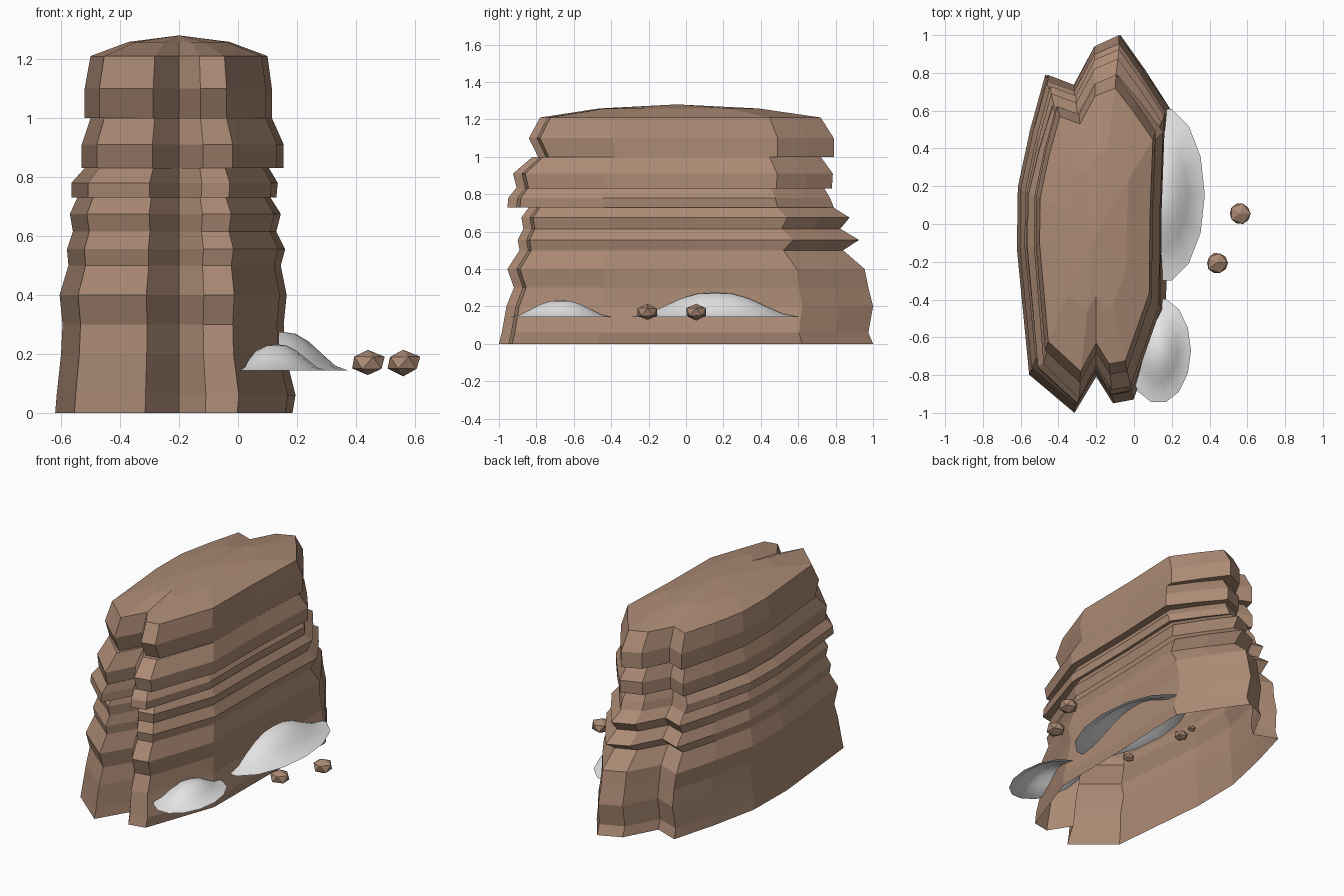
import bpy, bmesh, math, random
from mathutils import Vector

cube = bpy.data.objects.get("Cube")
if cube:
    bpy.data.objects.remove(cube, do_unlink=True)


def make_material(name, color):
    mat = bpy.data.materials.new(name)
    mat.use_nodes = True
    mat.diffuse_color = color
    mat.node_tree.nodes["Principled BSDF"].inputs["Base Color"].default_value = color
    return mat


rock_brown = make_material("rock brown", (0.41, 0.255, 0.175, 1))
snow_white = make_material("snow white", (0.8, 0.8, 0.8, 1))


def finish(bm, name, mat, smooth=False):
    bmesh.ops.recalc_face_normals(bm, faces=bm.faces)
    mesh = bpy.data.meshes.new(name)
    for face in bm.faces:
        face.smooth = smooth
    bm.to_mesh(mesh)
    bm.free()
    mesh.materials.append(mat)
    obj = bpy.data.objects.new(name, mesh)
    bpy.context.collection.objects.link(obj)
    return obj


def loft(bm, rings, tip):
    """Skin a stack of closed rings, open below and closed by a fan at the tip."""
    loops = [[bm.verts.new(p) for p in ring] for ring in rings]
    count = len(loops[0])
    for low, high in zip(loops, loops[1:]):
        for i in range(count):
            j = (i + 1) % count
            bm.faces.new((low[i], low[j], high[j], high[i]))
    top = bm.verts.new(tip)
    for i in range(count):
        bm.faces.new((loops[-1][i], loops[-1][(i + 1) % count], top))


# Cliff: one notched plan outline, resized at every stratum
MID_X = -0.2
OUTLINE = [(-.315, -.99), (-.2, -.8), (-.11, -.94), (0, -.92), (.165, -.465),
           (.17, .07), (.19, .62), (.06, .82), (-.07, 1), (-.21, .94),
           (-.32, .735), (-.47, .79), (-.55, .5), (-.615, .195), (-.62, -.13),
           (-.555, -.79)]

# Strata: height, left, right, front and back extents
STRATA = [
    (0, -.62, .185, -1, 1),
    (.06, -.615, .195, -.985, .975),
    (.2, -.6, .16, -.96, 1),
    (.3, -.595, .155, -.92, .975),
    (.4, -.605, .165, -.955, .955),
    (.5, -.575, .145, -.89, .84),
    (.555, -.58, .16, -.9, .925),
    (.615, -.56, .13, -.87, .825),
    (.675, -.57, .145, -.88, .875),
    (.73, -.545, .11, -.84, .785),
    (.73, -.565, .13, -.955, .79),
    (.78, -.565, .135, -.95, .77),
    (.83, -.52, .105, -.91, .74),
    (.83, -.53, .155, -.905, .78),
    (.91, -.53, .155, -.925, .785),
    (1, -.5, .115, -.82, .72),
    (1, -.52, .115, -.79, .79),
    (1.1, -.52, .115, -.84, .79),
    (1.21, -.5, .1, -.78, .72),
]


def stratum_ring(z, left, right, front, back):
    min_x, max_x = min(p[0] for p in OUTLINE), max(p[0] for p in OUTLINE)
    min_y, max_y = min(p[1] for p in OUTLINE), max(p[1] for p in OUTLINE)
    ring = []
    for x, y in OUTLINE:
        if x > MID_X:
            scale_x = (right - MID_X) / (max_x - MID_X)
        else:
            scale_x = (left - MID_X) / (min_x - MID_X)
        scale_y = back / max_y if y > 0 else front / min_y
        ring.append(Vector((MID_X + (x - MID_X) * scale_x, y * scale_y, z)))
    return ring


rings = [stratum_ring(*row) for row in STRATA]
apex = Vector((MID_X, -0.05, 1.28))
dome = [apex.lerp(p, 0.57) for p in rings[-1]]
for p in dome:
    p.z = 1.258
bm = bmesh.new()
loft(bm, rings + [dome], apex)
finish(bm, "layered_cliff", rock_brown)


# Snow drifts: open-bottomed cosine mounds leaning on the cliff foot
def snow_drift(name, x, y, radius_x, radius_y, height, base=0.143, sides=14):
    rings = []
    for r in (1, .8, .6, .4, .2):
        z = base + height * (1 + math.cos(math.pi * r ** 1.2)) / 2
        angles = [math.tau * i / sides for i in range(sides)]
        rings.append([(x + radius_x * r * math.cos(a),
                       y + radius_y * r * math.sin(a), z) for a in angles])
    bm = bmesh.new()
    loft(bm, rings, (x, y, base + height))
    finish(bm, name, snow_white, smooth=True)


snow_drift("large_snow_drift", .15, .155, .225, .465, .132)
snow_drift("small_snow_drift", .13, -.67, .172, .28, .09)


# Loose stones: faceted pebbles beside and beneath the cliff
def stone(name, x, y, radius, seed):
    rng = random.Random(seed)
    bm = bmesh.new()
    bmesh.ops.create_icosphere(bm, subdivisions=1, radius=radius)
    for v in bm.verts:
        v.co *= rng.uniform(0.92, 1.06)
        v.co.z *= 0.72
        v.co += Vector((x, y, 0.17))
    finish(bm, name, rock_brown)


STONES = [(.56, .055, .062), (.44, -.205, .062), (0, -.085, .028),
          (-.115, -.185, .036), (-.185, .22, .046), (-.18, .325, .026)]
for i, (x, y, radius) in enumerate(STONES):
    stone(f"loose_stone_{i + 1}", x, y, radius, i)
